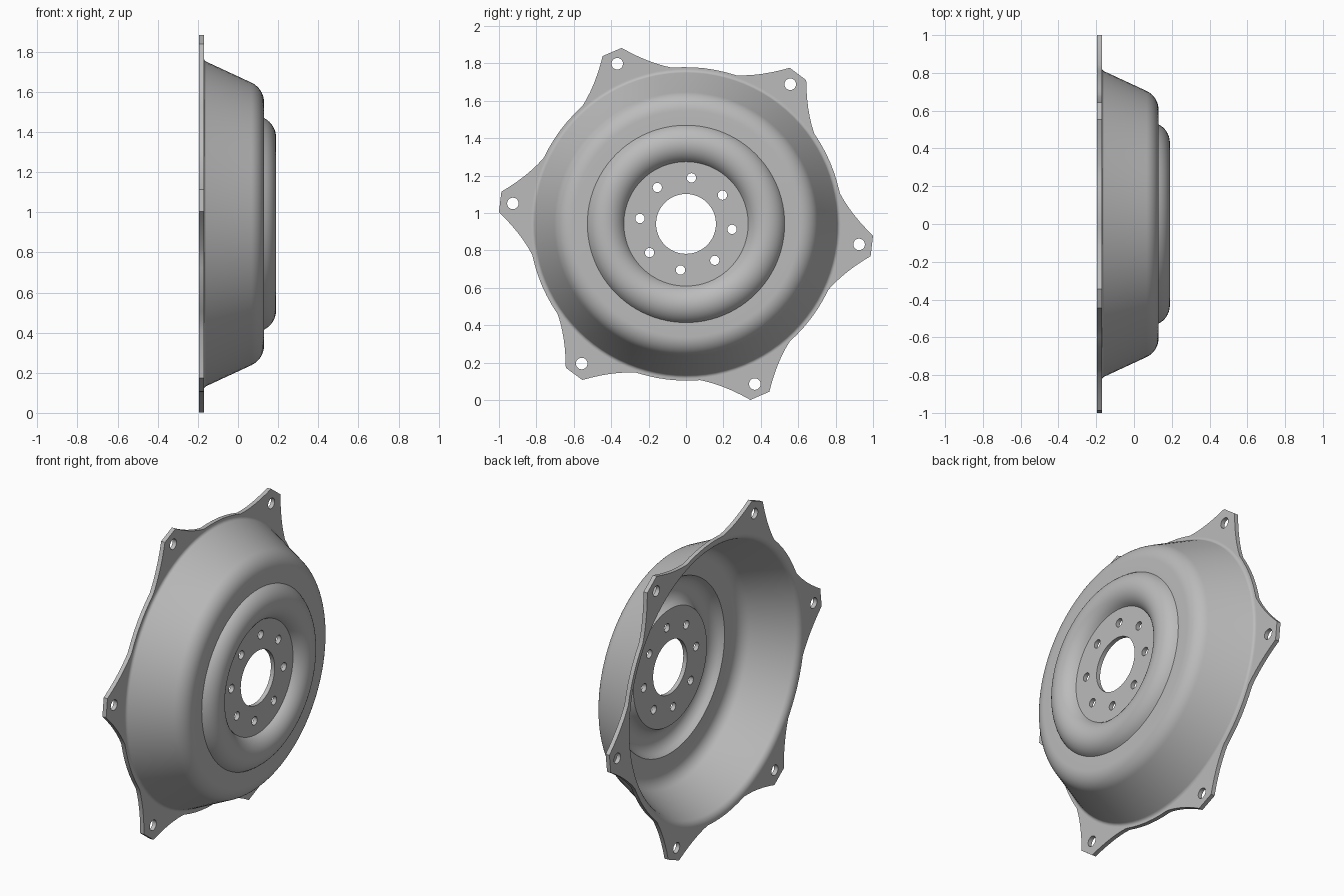
import bpy, bmesh, math
from mathutils import Vector

cube = bpy.data.objects.get("Cube")
if cube:
    bpy.data.objects.remove(cube)

SEG = 96              # segments around the axis
T = 0.025             # sheet thickness
FACE, FLANGE = 0.13, -0.17   # outer x of the hub face and of the flange
MID_Z = 0.942
LUG = math.radians(-6.75)    # angle of the first lug
SEAM_IN, SEAM_OUT = 0.30, 0.83

bm = bmesh.new()


def polar(r, a):
    return Vector((r * math.cos(a), r * math.sin(a)))


def circle(r, n, centre=Vector((0, 0))):
    return [centre + polar(r, math.tau * i / n) for i in range(n)]


def ring(points, x):
    return [bm.verts.new((x, p.x, p.y + MID_Z)) for p in points]


def bridge(a, b):
    for i in range(len(a)):
        j = (i + 1) % len(a)
        bm.faces.new((a[i], a[j], b[j], b[i]))


def fillet(before, corner, after, radius, n=8):
    """Arc points that round a profile corner."""
    d1, d2 = (before - corner).normalized(), (after - corner).normalized()
    half = d1.angle(d2) / 2
    centre = corner + (d1 + d2).normalized() * radius / math.sin(half)
    start = (corner + d1 * radius / math.tan(half) - centre).normalized()
    end = (corner + d2 * radius / math.tan(half) - centre).normalized()
    return [centre + start.slerp(end, i / n).normalized() * radius
            for i in range(n + 1)]


def offset(points, dist):
    """Mitred parallel copy of an open profile."""
    out = []
    for i, p in enumerate(points):
        dirs = []
        if i:
            dirs.append((p - points[i - 1]).normalized())
        if i < len(points) - 1:
            dirs.append((points[i + 1] - p).normalized())
        normals = [Vector((-d.y, d.x)) for d in dirs]
        m = sum(normals, Vector((0, 0))).normalized()
        out.append(p + m * dist / m.dot(normals[0]))
    return out


def fill(rings):
    """Flat cap bounded by several rings, the inner ones being holes."""
    edges = []
    for r in rings:
        for i in range(len(r)):
            pair = (r[i], r[(i + 1) % len(r)])
            edges.append(bm.edges.get(pair) or bm.edges.new(pair))
    bmesh.ops.triangle_fill(bm, edges=edges, use_beauty=True, normal=(1, 0, 0))


def plate(front, back, x, loops):
    """Flat sheet joined to the dish rings, with walls along its free loops."""
    tops = [ring(l, x) for l in loops]
    bottoms = [ring(l, x - T) for l in loops]
    for a, b in zip(tops, bottoms):
        bridge(a, b)
    fill([front] + tops)
    fill([back] + bottoms)


# Dish profile as (radius, x): hub edge, raised bead, shoulder, cone, flange
bead_r, bead_half, bead_h = 0.43, 0.0975, 0.06
R = (bead_half ** 2 + bead_h ** 2) / (2 * bead_h)
span = math.asin(bead_half / R)
profile = [Vector((SEAM_IN, FACE))]
for i in range(17):
    a = span * (i / 8 - 1)
    profile.append(Vector((bead_r + R * math.sin(a),
                           FACE + bead_h - R + R * math.cos(a))))
shoulder, foot = Vector((0.675, FACE)), Vector((0.814, FLANGE))
rim = Vector((SEAM_OUT + 0.01, FLANGE))
profile += fillet(profile[-1], shoulder, foot, 0.11, 10)
profile += fillet(shoulder, foot, rim, 0.02, 5)
profile.append(Vector((SEAM_OUT, FLANGE)))

# Revolve the outer and inner skins
ends = []
for skin in (profile, offset(profile, -T)):
    rings = [ring(circle(p.x, SEG), p.y) for p in skin]
    for a, b in zip(rings, rings[1:]):
        bridge(a, b)
    ends.append((rings[0], rings[-1]))

# Hub: centre bore and eight small holes
bolts = [circle(0.025, 16, polar(0.248, LUG + math.tau * k / 8)) for k in range(8)]
plate(ends[0][0], ends[1][0], FACE, [circle(0.16, 64)] + bolts)

# Flange: six pointed lugs with slightly hollow sides, blunt tips and a hole each
outline, holes = [], []
tip, base = math.radians(3.15), math.radians(18)
for k in range(6):
    c = LUG + k * math.tau / 6
    t, b = polar(1.002, tip), polar(0.839, base)
    side = []
    for i in range(7):
        f = i / 6
        inward = (t + b).normalized() * 0.014 * 4 * f * (1 - f)
        side.append(t.lerp(b, f) - inward)
    local = [Vector((p.x, -p.y)) for p in reversed(side)] + side
    gap = math.tau / 6 - 2 * base
    local += [polar(0.838, base + gap * i / 6) for i in range(1, 6)]
    outline += [polar(p.length, c + math.atan2(p.y, p.x)) for p in local]
    holes.append(circle(0.031, 20, polar(0.932, c)))
plate(ends[0][1], ends[1][1], FLANGE, [outline] + holes)

bmesh.ops.recalc_face_normals(bm, faces=bm.faces)
mesh = bpy.data.meshes.new("wheel_disc")
bm.to_mesh(mesh)
bm.free()
disc = bpy.data.objects.new("wheel_disc", mesh)
bpy.context.scene.collection.objects.link(disc)

# Plain grey metal
grey = bpy.data.materials.new("light_grey")
grey.use_nodes = True
colour = (0.5, 0.5, 0.5, 1)
grey.diffuse_color = colour
grey.node_tree.nodes["Principled BSDF"].inputs["Base Color"].default_value = colour
mesh.materials.append(grey)

bpy.ops.object.select_all(action="DESELECT")
disc.select_set(True)
bpy.context.view_layer.objects.active = disc
bpy.ops.object.shade_smooth_by_angle(angle=math.radians(30))
